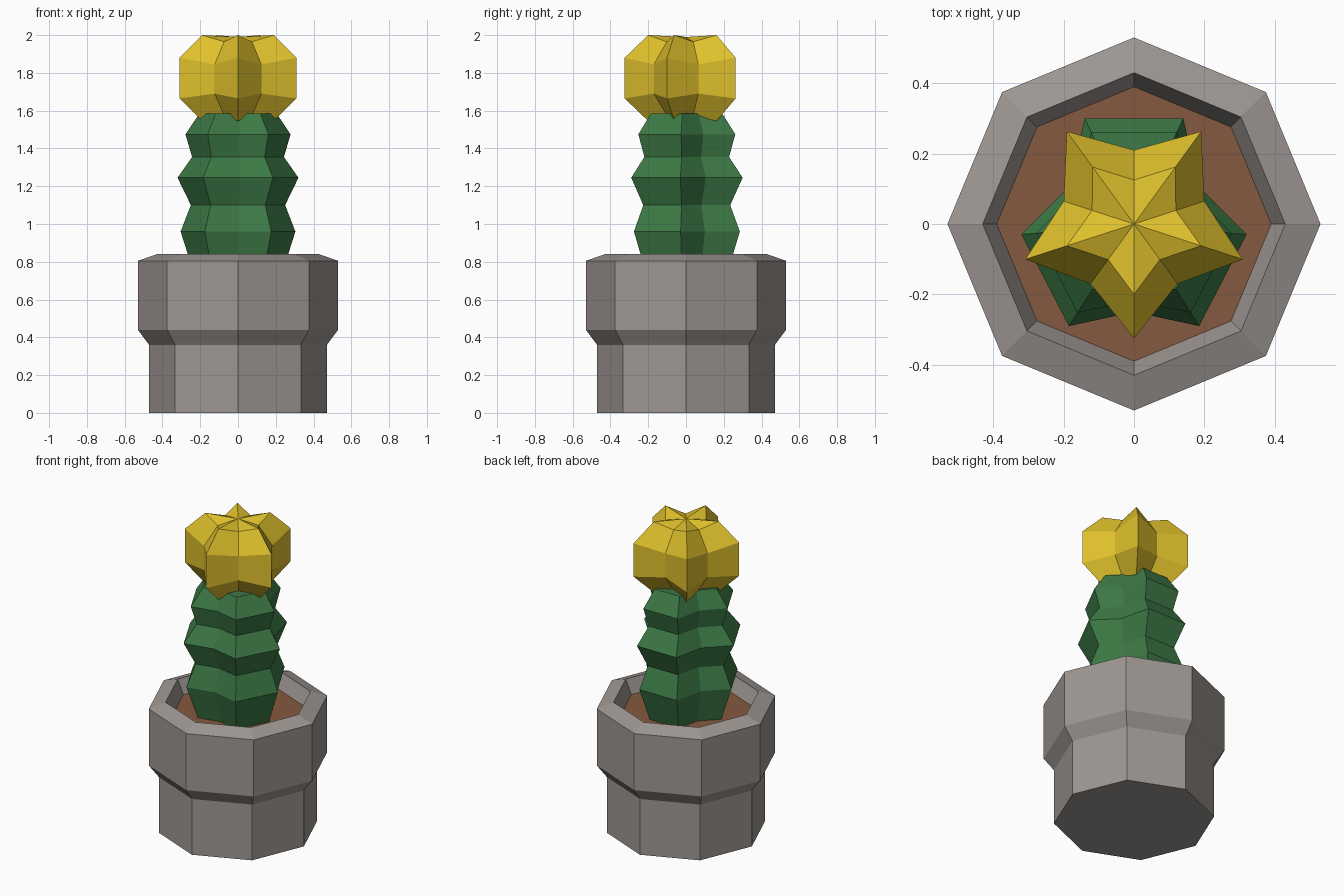
import bpy, bmesh
from math import cos, sin, pi

cube = bpy.data.objects.get("Cube")
if cube:
    bpy.data.objects.remove(cube)


def material(name, rgb):
    m = bpy.data.materials.new(name)
    m.use_nodes = True
    m.diffuse_color = (*rgb, 1)
    m.node_tree.nodes["Principled BSDF"].inputs["Base Color"].default_value = (*rgb, 1)
    return m


grey = material("stone grey", (0.34, 0.31, 0.29))
brown = material("soil brown", (0.23, 0.10, 0.05))
green = material("cactus green", (0.045, 0.19, 0.06))
yellow = material("flower yellow", (0.74, 0.53, 0.025))


def loft(name, rings, mat, bottom=None, top=None):
    """Skin a stack of equal rings; close each end flat or to a centre height."""
    bm = bmesh.new()
    loops = [[bm.verts.new(p) for p in ring] for ring in rings]
    n = len(loops[0])
    for a, b in zip(loops, loops[1:]):
        for i in range(n):
            j = (i + 1) % n
            bm.faces.new((a[i], a[j], b[j], b[i]))
    for loop, pole in ((loops[0][::-1], bottom), (loops[-1], top)):
        if pole is None:
            bm.faces.new(loop)
        else:
            c = bm.verts.new((0, 0, pole))
            for i in range(n):
                bm.faces.new((loop[i], loop[(i + 1) % n], c))
    me = bpy.data.meshes.new(name)
    bm.to_mesh(me)
    bm.free()
    me.materials.append(mat)
    ob = bpy.data.objects.new(name, me)
    bpy.context.collection.objects.link(ob)
    return ob


def octagon(r, z):
    return [(r * cos(i * pi / 4), r * sin(i * pi / 4), z) for i in range(8)]


# Eight-sided pot with a flared collar; the floor of its mouth is soil
pot_profile = [(0.47, 0), (0.47, 0.36), (0.53, 0.44), (0.53, 0.805),
               (0.43, 0.84), (0.39, 0.75)]
pot = loft("pot", [octagon(r, z) for r, z in pot_profile], grey)
pot.data.materials.append(brown)
for face in pot.data.polygons:
    if face.normal.z > 0.99:
        face.material_index = 1

# Three-lobed cactus stem, pinched and swollen along its height
half = [(0.14, 0.3), (0.185, 0.105), (0.32, -0.03), (0.185, -0.29)]
outline = [(0, -0.25)] + half[::-1] + [(-x, y) for x, y in half]
stem_profile = [(0.73, 0.74), (0.95, 0.96), (0.78, 1.1), (1.0, 1.245),
                (0.76, 1.355), (0.87, 1.475), (0.64, 1.585)]
loft("cactus_stem", [[(x * s, y * s, z) for x, y in outline]
                     for s, z in stem_profile], green)


# Five-pointed star blossom
def star(r_tip, z_tip, r_dip, z_dip):
    pts = []
    for i in range(10):
        a = -pi / 2 + i * pi / 5
        r, z = (r_dip, z_dip) if i % 2 else (r_tip, z_tip)
        pts.append((r * cos(a), r * sin(a), z))
    return pts


loft("flower", [star(0.2, 1.545, 0.125, 1.575), star(0.325, 1.665, 0.21, 1.69),
                star(0.325, 1.88, 0.21, 1.845), star(0.2, 2.0, 0.125, 1.965)],
     yellow, bottom=1.56, top=1.99)
